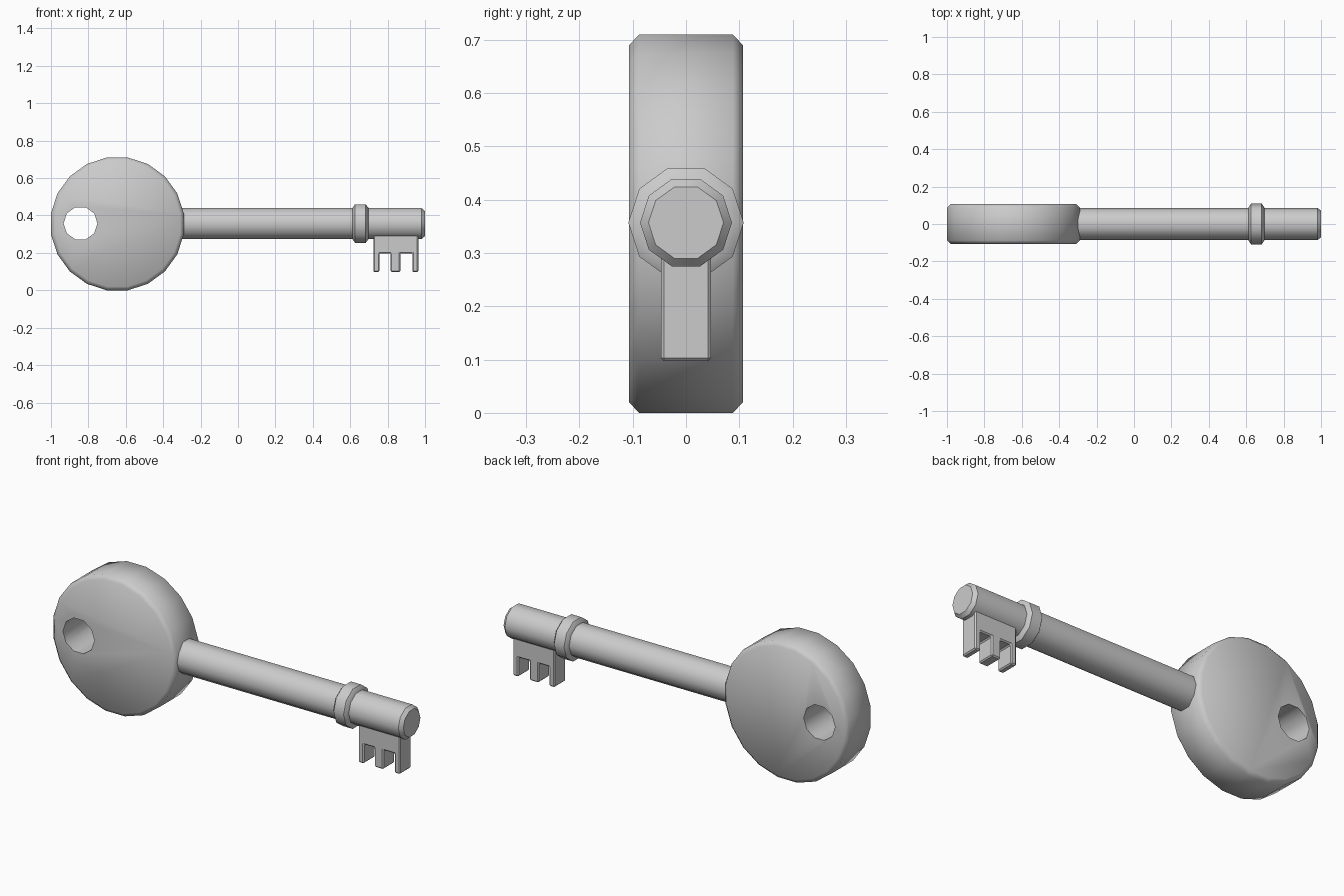
import bpy, bmesh
from math import pi, cos, sin, radians
from mathutils import Vector

if "Cube" in bpy.data.objects:
    bpy.data.objects.remove(bpy.data.objects["Cube"])

CZ = 0.355  # height of the key's centre line


def add_object(name, bm):
    bmesh.ops.recalc_face_normals(bm, faces=bm.faces)
    me = bpy.data.meshes.new(name)
    bm.to_mesh(me)
    bm.free()
    ob = bpy.data.objects.new(name, me)
    bpy.context.collection.objects.link(ob)
    return ob


def lathe(name, axis, sides, center, profile):
    """Faceted solid of (position, flat-to-flat radius) rings, with a flat on top."""
    bm = bmesh.new()
    rings = []
    for pos, apothem in profile:
        r = apothem / cos(pi / sides)
        ring = []
        for i in range(sides):
            a = pi / 2 + (2 * i + 1) * pi / sides
            u, v = r * cos(a), r * sin(a)
            p = Vector((pos, u, v)) if axis == 'X' else Vector((u, pos, v))
            ring.append(bm.verts.new(p + Vector(center)))
        rings.append(ring)
    for a, b in zip(rings, rings[1:]):
        for i in range(sides):
            j = (i + 1) % sides
            bm.faces.new((a[i], a[j], b[j], b[i]))
    bm.faces.new(rings[0])
    bm.faces.new(rings[-1])
    return add_object(name, bm)


def activate(ob):
    bpy.ops.object.select_all(action='DESELECT')
    ob.select_set(True)
    bpy.context.view_layer.objects.active = ob


def smooth(ob, angle):
    activate(ob)
    bpy.ops.object.shade_smooth_by_angle(angle=radians(angle))


# Round head with a key-ring hole
head = lathe("head", 'Y', 20, (-0.645, 0, CZ),
             [(-0.107, 0.335), (-0.088, 0.355), (0.088, 0.355), (0.107, 0.335)])
cutter = lathe("hole_cutter", 'Y', 10, (-0.842, 0, CZ + 0.003),
               [(-0.3, 0.086), (0.3, 0.086)])
cutter.hide_render = True
cut = head.modifiers.new("hole", 'BOOLEAN')
cut.operation = 'DIFFERENCE'
cut.solver = 'EXACT'
cut.object = cutter
activate(head)
bpy.ops.object.modifier_apply(modifier=cut.name)
bpy.data.objects.remove(cutter, do_unlink=True)
smooth(head, 50)

# Shaft with chamfered tip
shaft = lathe("shaft", 'X', 10, (0, 0, CZ + 0.002),
              [(-0.36, 0.082), (0.982, 0.082), (1.0, 0.067)])
smooth(shaft, 38)

# Collar ring
collar = lathe("collar", 'X', 10, (0, 0, CZ + 0.002),
               [(0.612, 0.084), (0.626, 0.103), (0.683, 0.103), (0.697, 0.084)])
smooth(collar, 38)

# Toothed bit: notched outline extruded across the thickness
bottom, notch, top = 0.097, 0.197, 0.34
outline = [(0.724, top), (0.724, bottom)]
for x0, x1 in ((0.756, 0.816), (0.868, 0.932)):
    outline += [(x0, bottom), (x0, notch), (x1, notch), (x1, bottom)]
outline += [(0.964, bottom), (0.964, top)]
bm = bmesh.new()
face = bm.faces.new([bm.verts.new((x, -0.047, z)) for x, z in outline])
ext = bmesh.ops.extrude_face_region(bm, geom=[face])
bmesh.ops.translate(bm, vec=(0, 0.094, 0),
                    verts=[g for g in ext["geom"] if isinstance(g, bmesh.types.BMVert)])
bit = add_object("bit", bm)
bev = bit.modifiers.new("edge", 'BEVEL')
bev.width = 0.006
bev.segments = 1
activate(bit)
bpy.ops.object.modifier_apply(modifier=bev.name)
smooth(bit, 30)
